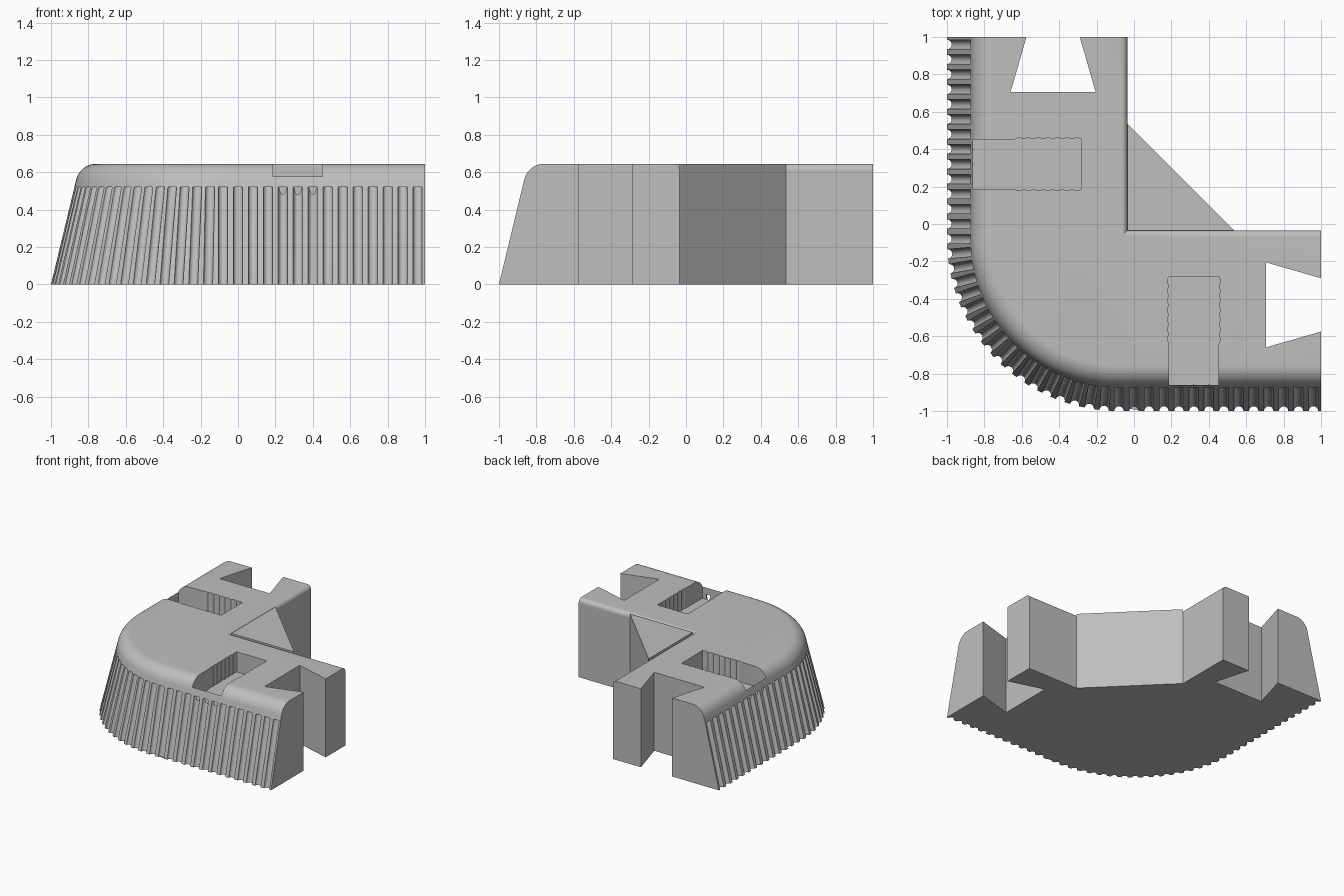
import bpy, bmesh, math
from math import sin, cos, pi, radians

old = bpy.data.objects.get("Cube")
if old:
    bpy.data.objects.remove(old, do_unlink=True)

HEIGHT = 0.645        # overall height
SLOPE = 0.241         # inward lean of the outer wall per unit height
ARC_C = -0.08         # centre (x and y) of the rounded outer corner
ARC_R = 1 + ARC_C
INNER = -0.035        # inner walls of both arms
EDGE_R = 0.11         # rounding of the outer top edge
INNER_R = 0.035       # rounding of the inner top edge

grey = bpy.data.materials.new("plain grey")
grey.use_nodes = True
grey.diffuse_color = (0.52, 0.52, 0.52, 1)
grey.node_tree.nodes["Principled BSDF"].inputs["Base Color"].default_value = (0.52, 0.52, 0.52, 1)


def loft(bm, rings):
    """Closed solid through matching rings of points, capped at both ends."""
    loops = [[bm.verts.new(p) for p in ring] for ring in rings]
    n = len(loops[0])
    for a, b in zip(loops, loops[1:]):
        for i in range(n):
            j = (i + 1) % n
            bm.faces.new((a[i], a[j], b[j], b[i]))
    bm.faces.new(loops[0][::-1])
    bm.faces.new(loops[-1])


def prism(bm, outline, z0, z1):
    loft(bm, [[(x, y, z) for x, y in outline] for z in (z0, z1)])


def make_object(name, bm):
    bmesh.ops.recalc_face_normals(bm, faces=bm.faces)
    mesh = bpy.data.meshes.new(name)
    bm.to_mesh(mesh)
    bm.free()
    obj = bpy.data.objects.new(name, mesh)
    mesh.materials.append(grey)
    bpy.context.collection.objects.link(obj)
    return obj


def swap(outline):
    """Mirror an outline to the other arm."""
    return [(y, x) for x, y in outline]


# Body: angled block, leaning outer wall, rounded top edges
def ring(offset, z):
    lift = max(0, z - HEIGHT + INNER_R)
    inner = INNER - INNER_R + math.sqrt(max(0, INNER_R ** 2 - lift ** 2))
    side = -1 + offset
    pts = [(side, 1)]
    for i in range(37):
        a = pi + i * pi / 72
        r = ARC_R - offset
        pts.append((ARC_C + r * cos(a), ARC_C + r * sin(a)))
    pts += [(1, side), (1, inner), (inner, inner), (inner, 1)]
    return [(x, y, z) for x, y in pts]


lean = math.atan(SLOPE)
turn = pi / 2 - lean
arc_x = SLOPE * HEIGHT + EDGE_R * math.tan(turn / 2)
arc_z = HEIGHT - EDGE_R
rings = [ring(0, 0)]
STEPS = 14
for i in range(STEPS + 1):
    a = lean + turn * i / STEPS
    rings.append(ring(arc_x - EDGE_R * cos(a), arc_z + EDGE_R * sin(a)))
bm = bmesh.new()
loft(bm, rings)
body = make_object("corner_body", bm)

# Grip grooves: leaning round channels around the outer wall
PITCH = 0.08
stations = []
for k in range(1, 14):
    p = ARC_C + k * PITCH
    stations += [(p, -1, 0, -1), (-1, p, -1, 0)]
for k in range(19):
    a = pi + radians(5 * k)
    stations.append((ARC_C + ARC_R * cos(a), ARC_C + ARC_R * sin(a), cos(a), sin(a)))
bm = bmesh.new()
GROOVE_R = 0.025
for x, y, nx, ny in stations:
    loft(bm, [[(x - nx * SLOPE * z + GROOVE_R * cos(t * pi / 8),
                y - ny * SLOPE * z + GROOVE_R * sin(t * pi / 8), z)
               for t in range(16)] for z in (-0.02, 0.52)])
grooves = make_object("groove_cutter", bm)

# Dovetail sockets through both arm ends
half_slope = 0.0847 / 0.295
flare = 0.0847 - half_slope * 0.395
dovetail = [(0.705, -0.66), (1.1, -0.575 + 0.1 * half_slope),
            (1.1, -0.29 - 0.1 * half_slope), (0.705, -0.205)]
bm = bmesh.new()
prism(bm, dovetail, -0.1, 0.8)
prism(bm, swap(dovetail), -0.1, 0.8)
dovetails = make_object("dovetail_cutter", bm)

# Pockets: shallow slots open to the outer edge, rippled at the inner end
MID, HALF = 0.32, 0.133
BACK, FRONT, RIPPLE = -0.28, -0.86, -0.64
wave = []
COUNT = 56
for i in range(COUNT + 1):
    y = RIPPLE + (BACK - RIPPLE) * i / COUNT
    wave.append((HALF + 0.007 * abs(sin(pi * 7 * i / COUNT)), y))
right_side = [(HALF, FRONT)] + wave
pocket = [(MID + w, y) for w, y in right_side] + [(MID - w, y) for w, y in reversed(right_side)]
bm = bmesh.new()
prism(bm, pocket, 0.48, 0.8)
prism(bm, swap(pocket), 0.48, 0.8)
pockets = make_object("pocket_cutter", bm)

# Cut everything out of the body
for cutter in (dovetails, pockets, grooves):
    cutter.hide_render = True
    mod = body.modifiers.new(cutter.name, "BOOLEAN")
    mod.operation = "DIFFERENCE"
    mod.solver = "EXACT"
    mod.object = cutter
    bpy.context.view_layer.objects.active = body
    bpy.ops.object.modifier_apply(modifier=mod.name)
    bpy.data.objects.remove(cutter, do_unlink=True)

# Gusset: triangular prism bracing the inner corner
bm = bmesh.new()
prism(bm, [(INNER, INNER), (0.535, INNER), (INNER, 0.535)], 0, HEIGHT)
make_object("corner_gusset", bm)

# Smooth the curved walls, keep the edges crisp
bpy.ops.object.select_all(action="DESELECT")
body.select_set(True)
bpy.context.view_layer.objects.active = body
bpy.ops.object.shade_smooth_by_angle(angle=radians(30))
